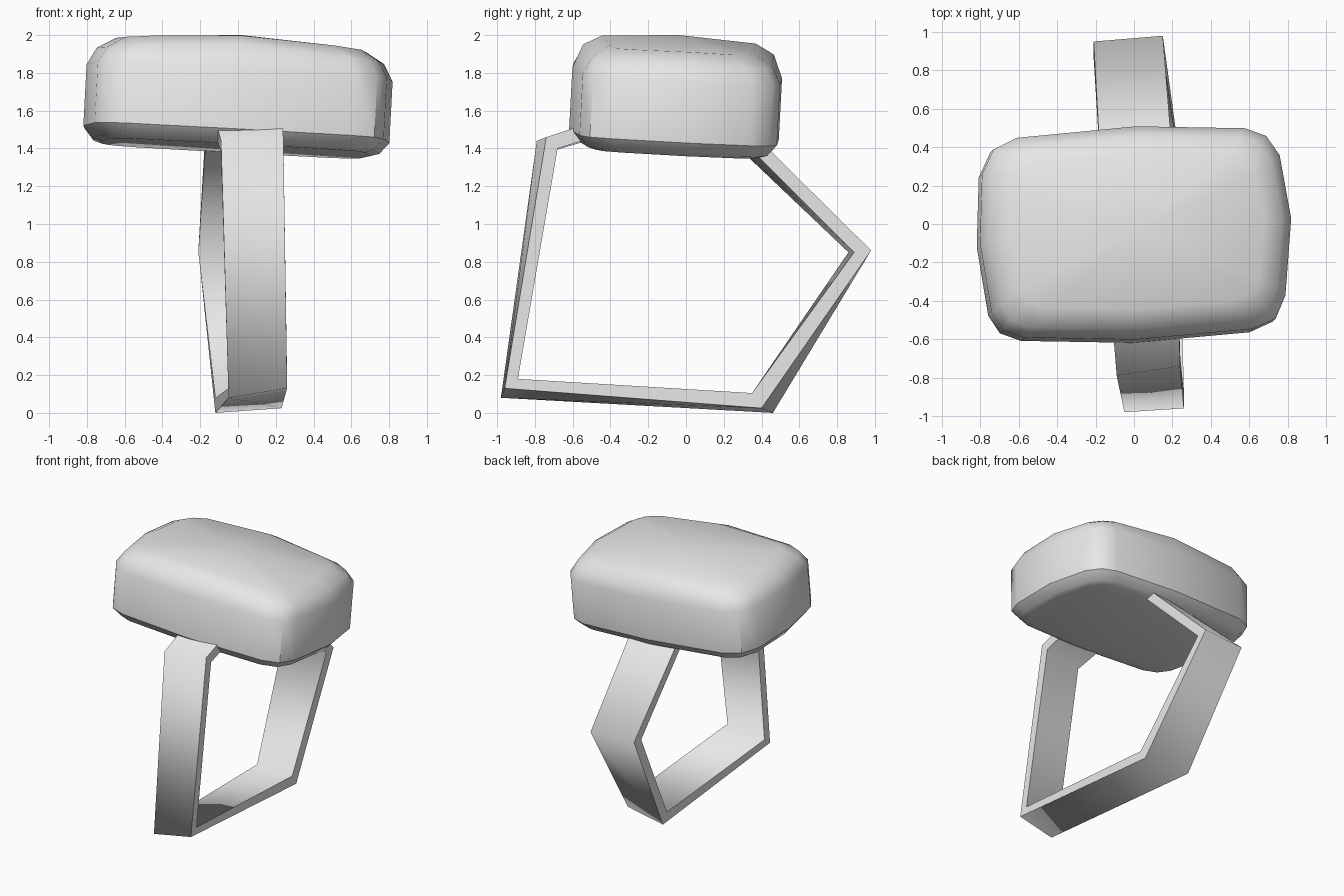
import bpy
import bmesh
from math import radians

cube = bpy.data.objects.get("Cube")
if cube:
    bpy.data.objects.remove(cube, do_unlink=True)

grey = bpy.data.materials.new("plain grey")
grey.use_nodes = True
colour = (0.8, 0.8, 0.8, 1)
grey.diffuse_color = colour
grey.node_tree.nodes["Principled BSDF"].inputs["Base Color"].default_value = colour


def finish(bm, name):
    """Turn a bmesh into a named, grey object."""
    bmesh.ops.recalc_face_normals(bm, faces=bm.faces)
    mesh = bpy.data.meshes.new(name)
    bm.to_mesh(mesh)
    bm.free()
    mesh.materials.append(grey)
    obj = bpy.data.objects.new(name, mesh)
    bpy.context.collection.objects.link(obj)
    return obj


def bridge(bm, a, b):
    """Join two closed loops with quads."""
    n = len(a)
    return [bm.faces.new((a[i], a[(i + 1) % n], b[(i + 1) % n], b[i])) for i in range(n)]


# Stone: rounded cushion, lofted from a footprint, crowned on top and tilted
footprint = [(-.81, -.11), (-.80, .25), (-.74, .38), (-.62, .44),
             (0, .50), (.57, .49), (.68, .45), (.75, .35),
             (.81, .02), (.78, -.38), (.73, -.50), (.61, -.555),
             (0, -.61), (-.58, -.60), (-.69, -.56), (-.75, -.47)]
# height, inset, crown
levels = [(1.40, .10, 0), (1.415, .05, 0), (1.475, 0, 0),
          (1.80, 0, 0), (1.96, .05, 1), (2.0, .15, 1)]
centre_y = -.055
tilt = .053


def stone_point(x, y, z, crown):
    z -= crown * (.05 * (x / .65) ** 2 + .025 * (y / .42) ** 2)
    return (x + tilt * (z - 1.64), y + centre_y + tilt * (z - 1.64), z - tilt * (x + y))


bm = bmesh.new()
rings = []
for z, inset, crown in levels:
    sx, sy = 1 - inset / .81, 1 - inset / .56
    rings.append([bm.verts.new(stone_point(x * sx, (y - centre_y) * sy, z, crown))
                  for x, y in footprint])
for low, high in zip(rings, rings[1:]):
    bridge(bm, low, high)
bm.faces.new(rings[0])
peak = bm.verts.new(stone_point(0, 0, 2.0, 1))
top = rings[-1]
for i, v in enumerate(top):
    bm.faces.new((v, top[(i + 1) % len(top)], peak))
stone = finish(bm, "stone")
bpy.ops.object.select_all(action="DESELECT")
stone.select_set(True)
bpy.context.view_layer.objects.active = stone
bpy.ops.object.shade_smooth_by_angle(angle=radians(38))

# Band: five-sided twisted hoop; right corner, left corner, inward step (y, z)
corners = [((-.05, -.98, .08), (.26, -.96, .13), (.07, .05)),
           ((-.12, .46, 0), (.23, .40, .025), (-.05, .08)),
           ((-.21, .95, .86), (.15, .98, .86), (-.09, -.01)),
           ((-.16, .06, 1.70), (.22, .10, 1.73), (0, -.09)),
           ((-.09, -.79, 1.44), (.24, -.74, 1.46), (.06, -.06))]
bm = bmesh.new()
loops = {}
for side in (0, 1):
    for depth in (0, 1):
        loops[side, depth] = [
            bm.verts.new((c[side][0], c[side][1] + depth * c[2][0], c[side][2] + depth * c[2][1]))
            for c in corners]
for a, b in (((0, 0), (1, 0)), ((1, 0), (1, 1)), ((1, 1), (0, 1)), ((0, 1), (0, 0))):
    for face in bridge(bm, loops[a], loops[b]):
        face.smooth = True
# Keep the four rims crisp while the hoop shades smoothly around
for loop in loops.values():
    for i, v in enumerate(loop):
        bm.edges.get((v, loop[(i + 1) % len(loop)])).smooth = False
finish(bm, "band")
